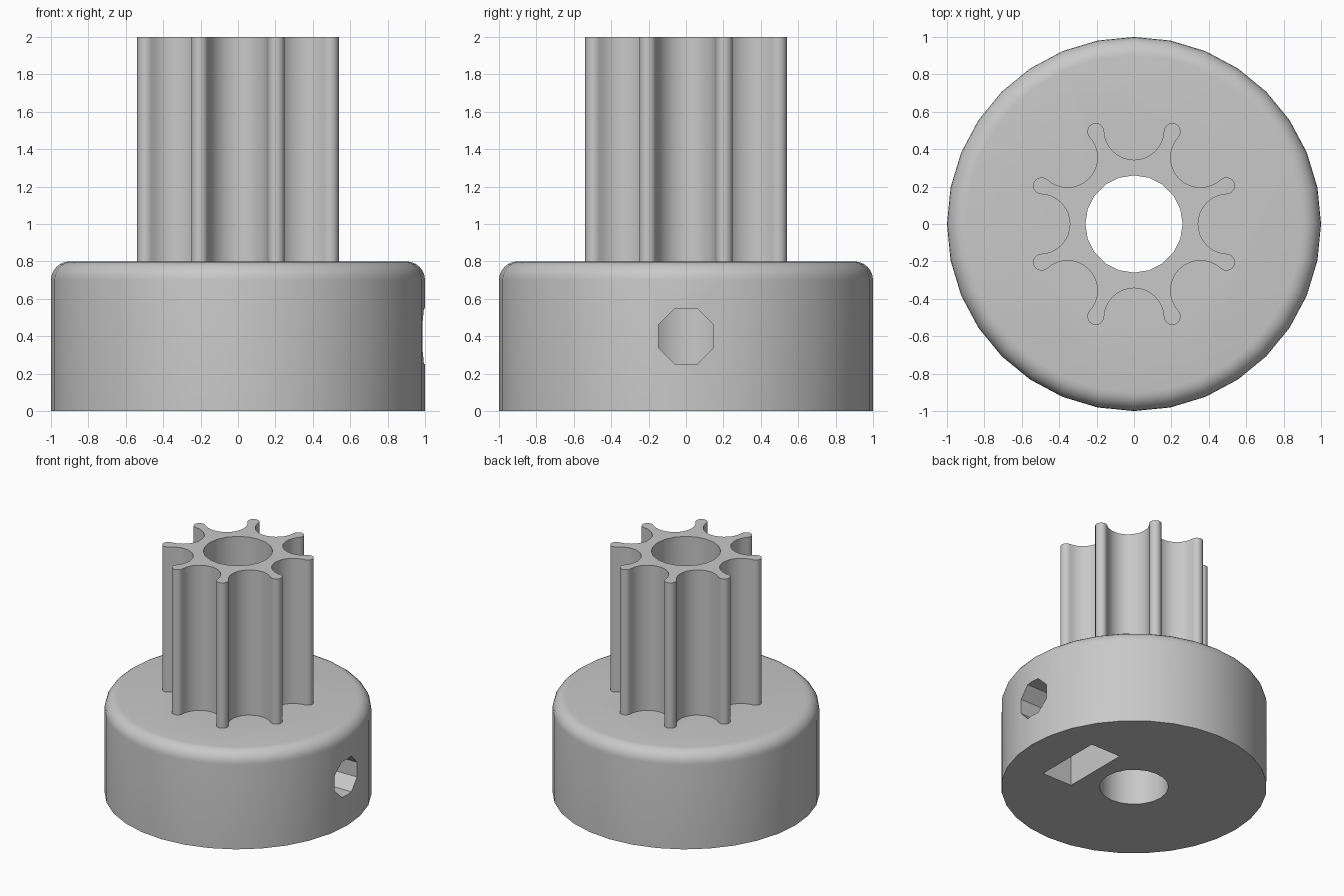
import bpy, bmesh, math
from math import sin, cos, pi
from mathutils import Matrix, Vector

cube = bpy.data.objects.get("Cube")
if cube:
    bpy.data.objects.remove(cube, do_unlink=True)

grey = bpy.data.materials.new("plain_grey")
grey.use_nodes = True
colour = (0.58, 0.58, 0.58, 1)
grey.diffuse_color = colour
grey.node_tree.nodes["Principled BSDF"].inputs["Base Color"].default_value = colour


def finish(name, bm):
    bmesh.ops.recalc_face_normals(bm, faces=bm.faces)
    mesh = bpy.data.meshes.new(name)
    bm.to_mesh(mesh)
    bm.free()
    mesh.materials.append(grey)
    obj = bpy.data.objects.new(name, mesh)
    bpy.context.collection.objects.link(obj)
    return obj


def prism(name, outline, start, end, along_x=False):
    """Extrude a 2D outline along z, or a (y, z) outline along x."""
    bm = bmesh.new()
    place = (lambda a, b: (start, a, b)) if along_x else (lambda a, b: (a, b, start))
    face = bm.faces.new([bm.verts.new(place(a, b)) for a, b in outline])
    top = bmesh.ops.extrude_face_region(bm, geom=[face])["geom"]
    shift = Vector((end - start, 0, 0) if along_x else (0, 0, end - start))
    bmesh.ops.translate(bm, vec=shift, verts=[v for v in top if isinstance(v, bmesh.types.BMVert)])
    return finish(name, bm)


def circle(radius, sides, turn=0.0, height=0.0):
    return [(radius * cos(2 * pi * (i + turn) / sides),
             height + radius * sin(2 * pi * (i + turn) / sides)) for i in range(sides)]


def combine(target, other, operation):
    mod = target.modifiers.new(operation.title(), 'BOOLEAN')
    mod.operation = operation
    mod.solver = 'EXACT'
    mod.object = other
    bpy.context.view_layer.objects.active = target
    bpy.ops.object.modifier_apply(modifier=mod.name)
    bpy.data.objects.remove(other, do_unlink=True)


def arc(centre, radius, a0, a1, steps):
    return [centre + radius * Vector((cos(a), sin(a)))
            for a in (a0 + (a1 - a0) * i / steps for i in range(steps + 1))]


# Hub: rounded upper rim, stacked rings
HUB_HEIGHT, RIM, SIDES = 0.8, 0.1, 32
profile = [(1.0, 0.0)] + [(1 - RIM + RIM * cos(a), HUB_HEIGHT - RIM + RIM * sin(a))
                          for a in (pi / 2 * i / 6 for i in range(7))]
bm = bmesh.new()
rings = [[bm.verts.new((x, y, z)) for x, y in circle(r, SIDES)] for r, z in profile]
for low, high in zip(rings, rings[1:]):
    for i in range(SIDES):
        j = (i + 1) % SIDES
        bm.faces.new((low[i], low[j], high[j], high[i]))
bm.faces.new(rings[0][::-1])
bm.faces.new(rings[-1])
pulley = finish("pulley_hub_and_teeth", bm)

# Toothed shaft: rounded tips flowing into round grooves
TEETH, TIP_R = 8, 0.045
half = pi / TEETH
tip = Vector((0.535, 0))
groove = 0.503 * Vector((cos(half), sin(half)))
gap = groove - tip
groove_r = gap.length - TIP_R
meet = math.atan2(gap.y, gap.x)
tooth = arc(tip, TIP_R, -meet, meet, 10)
valley = arc(groove, groove_r, meet + pi, 2 * half - meet + pi, 16)
# The valley sweeps around the inner side of its groove centre
if (valley[8] - groove).dot(groove) > 0:
    valley = arc(groove, groove_r, meet + pi, 2 * half - meet - pi, 16)
outline = []
for i in range(TEETH):
    turn = Matrix.Rotation((2 * i + 1) * half, 2)
    outline += [tuple(turn @ p) for p in tooth + valley[1:-1]]
combine(pulley, prism("toothed_shaft", outline, 0.6, 2.0), 'UNION')

# Shaft bore
combine(pulley, prism("bore", circle(0.26, 20), -0.2, 2.2), 'DIFFERENCE')

# Nut slot, open at the underside
nut_slot = [(-0.285, -0.1), (0.285, -0.1), (0.285, 0.565), (0, 0.7), (-0.285, 0.565)]
combine(pulley, prism("nut_slot", nut_slot, 0.38, 0.655, True), 'DIFFERENCE')

# Octagonal set screw hole through the left side into the bore
combine(pulley, prism("screw_hole", circle(0.16, 8, 0.5, 0.4), 0.16, 1.2, True), 'DIFFERENCE')

# Smooth curved walls, crisp corners
bpy.ops.object.select_all(action='DESELECT')
pulley.select_set(True)
bpy.context.view_layer.objects.active = pulley
bpy.ops.object.shade_smooth_by_angle(angle=math.radians(32))
